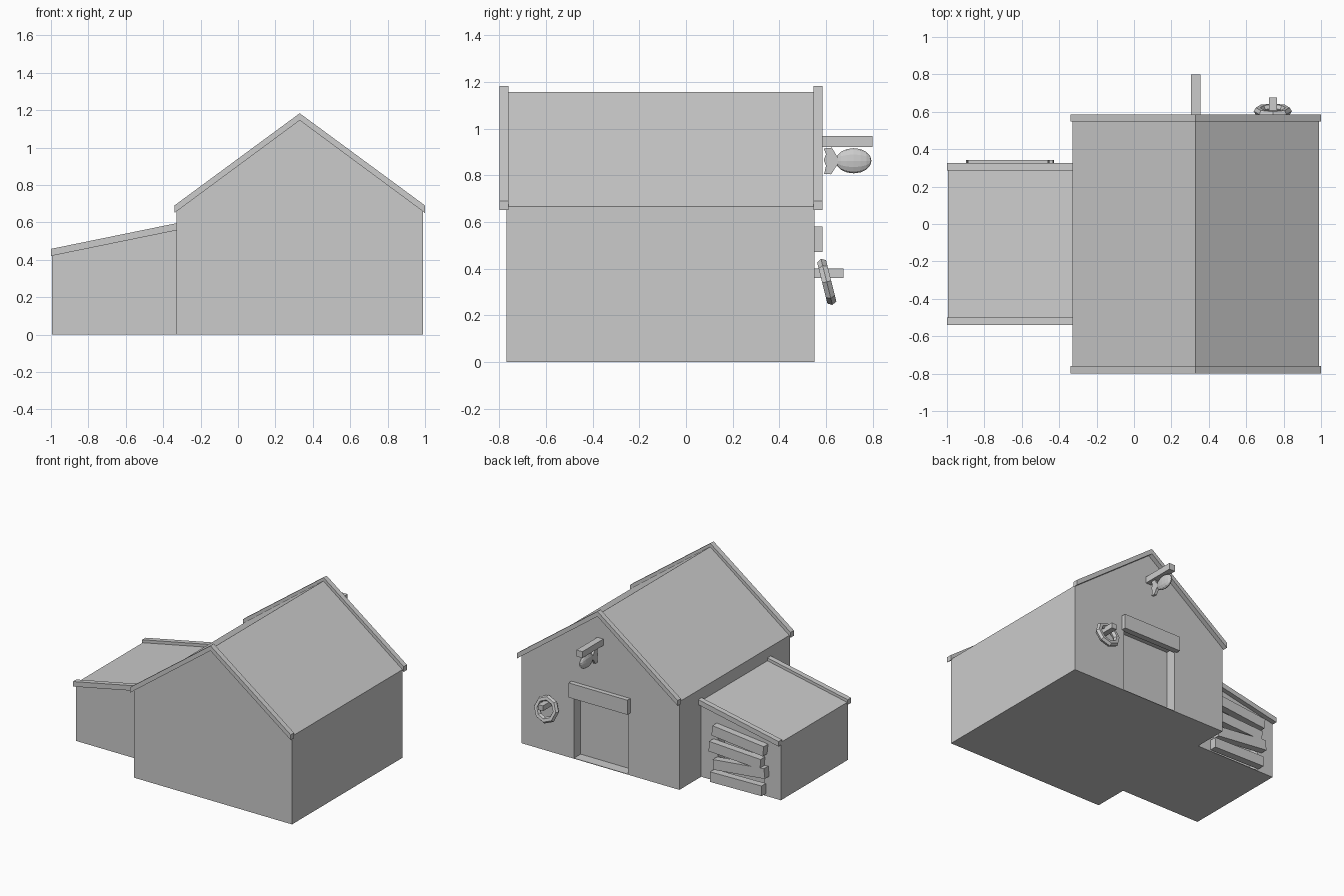
import bpy, bmesh
from math import radians
from mathutils import Matrix, Vector

if "Cube" in bpy.data.objects:
    bpy.data.objects.remove(bpy.data.objects["Cube"])


def add_object(name, bm):
    bmesh.ops.recalc_face_normals(bm, faces=bm.faces[:])
    mesh = bpy.data.meshes.new(name)
    bm.to_mesh(mesh)
    bm.free()
    ob = bpy.data.objects.new(name, mesh)
    bpy.context.collection.objects.link(ob)
    return ob


def prism(name, points, a, b, axis='y'):
    """Extrude an xz profile along y, or a yz profile along x."""
    bm = bmesh.new()
    place = (lambda p: (p[0], a, p[1])) if axis == 'y' else (lambda p: (a, p[0], p[1]))
    face = bm.faces.new([bm.verts.new(place(p)) for p in points])
    ext = bmesh.ops.extrude_face_region(bm, geom=[face])['geom']
    move = Vector((0, b - a, 0)) if axis == 'y' else Vector((b - a, 0, 0))
    bmesh.ops.translate(bm, vec=move, verts=[v for v in ext if isinstance(v, bmesh.types.BMVert)])
    return add_object(name, bm)


def box(name, x, y, z, tilt=0):
    """Box from ranges, optionally turned about y."""
    bm = bmesh.new()
    size = (x[1] - x[0], y[1] - y[0], z[1] - z[0], 1)
    centre = Vector((sum(x) / 2, sum(y) / 2, sum(z) / 2))
    bmesh.ops.create_cube(bm, size=1, matrix=Matrix.Translation(centre)
                          @ Matrix.Rotation(radians(tilt), 4, 'Y') @ Matrix.Diagonal(size))
    return add_object(name, bm)


def cut(ob, x, y, z):
    cutter = box(ob.name + "_opening_cutter", x, y, z)
    cutter.hide_render = True
    cutter.hide_viewport = True
    mod = ob.modifiers.new("opening", 'BOOLEAN')
    mod.operation = 'DIFFERENCE'
    mod.solver = 'EXACT'
    mod.object = cutter


# Main barn with recessed doorway in the back wall
barn = prism("barn_body", [(-0.33, 0), (0.99, 0), (0.99, 0.665), (0.33, 1.157), (-0.33, 0.665)],
             -0.77, 0.55)
cut(barn, (0.10, 0.55), (0.47, 0.65), (0.004, 0.50))

# Lean-to with recessed doorway
lean = prism("lean_to_body", [(-0.995, 0), (-0.33, 0), (-0.33, 0.573), (-0.995, 0.437)],
             -0.51, 0.29)
cut(lean, (-0.86, -0.47), (0.21, 0.39), (0.004, 0.40))

# Roof edge boards on both ends
for side, y0, y1 in (("front", -0.80, -0.76), ("back", 0.547, 0.585)):
    prism("barn_rake_" + side, [(-0.34, 0.65), (0.33, 1.145), (1.0, 0.65), (1.0, 0.69),
                                (0.33, 1.183), (-0.34, 0.69)], y0, y1)
for side, y0, y1 in (("front", -0.54, -0.50), ("back", 0.285, 0.325)):
    prism("lean_to_rake_" + side, [(-1.0, 0.42), (-0.33, 0.557), (-0.33, 0.595), (-1.0, 0.458)],
          y0, y1)

# Door header and hoist beam
box("door_header", (0.08, 0.57), (0.54, 0.585), (0.47, 0.58))
box("sign_beam", (0.305, 0.355), (0.54, 0.80), (0.92, 0.968))

# Boards nailed across the lean-to doorway
for i, (x, z, tilt) in enumerate([(-0.67, 0.38, -6), (-0.645, 0.265, -3),
                                  (-0.68, 0.17, 6), (-0.655, 0.052, 1)]):
    box(f"plank_{i + 1}", (x - 0.215, x + 0.215), (0.288, 0.342), (z - 0.038, z + 0.038), tilt)

# Peg with a hanging coil
box("peg", (0.722, 0.764), (0.54, 0.675), (0.36, 0.40))
bpy.ops.mesh.primitive_torus_add(location=(0.742, 0.603, 0.343),
                                 rotation=(radians(90 + 14), 0, radians(0)),
                                 major_segments=8, minor_segments=6,
                                 major_radius=0.079, minor_radius=0.023)
bpy.context.object.name = "rope_coil"

# Hanging fish sign
bm = bmesh.new()
bmesh.ops.create_uvsphere(bm, u_segments=12, v_segments=8, radius=1,
                          matrix=Matrix.Translation((0.33, 0.718, 0.862))
                          @ Matrix.Diagonal((0.023, 0.077, 0.054, 1))
                          @ Matrix.Rotation(radians(90), 4, 'X'))
add_object("fish_body", bm)
prism("fish_tail", [(0.66, 0.862), (0.645, 0.885), (0.625, 0.918), (0.59, 0.915), (0.60, 0.89),
                    (0.59, 0.865), (0.60, 0.84), (0.592, 0.806), (0.622, 0.804), (0.645, 0.84)],
      0.32, 0.34, 'x')
